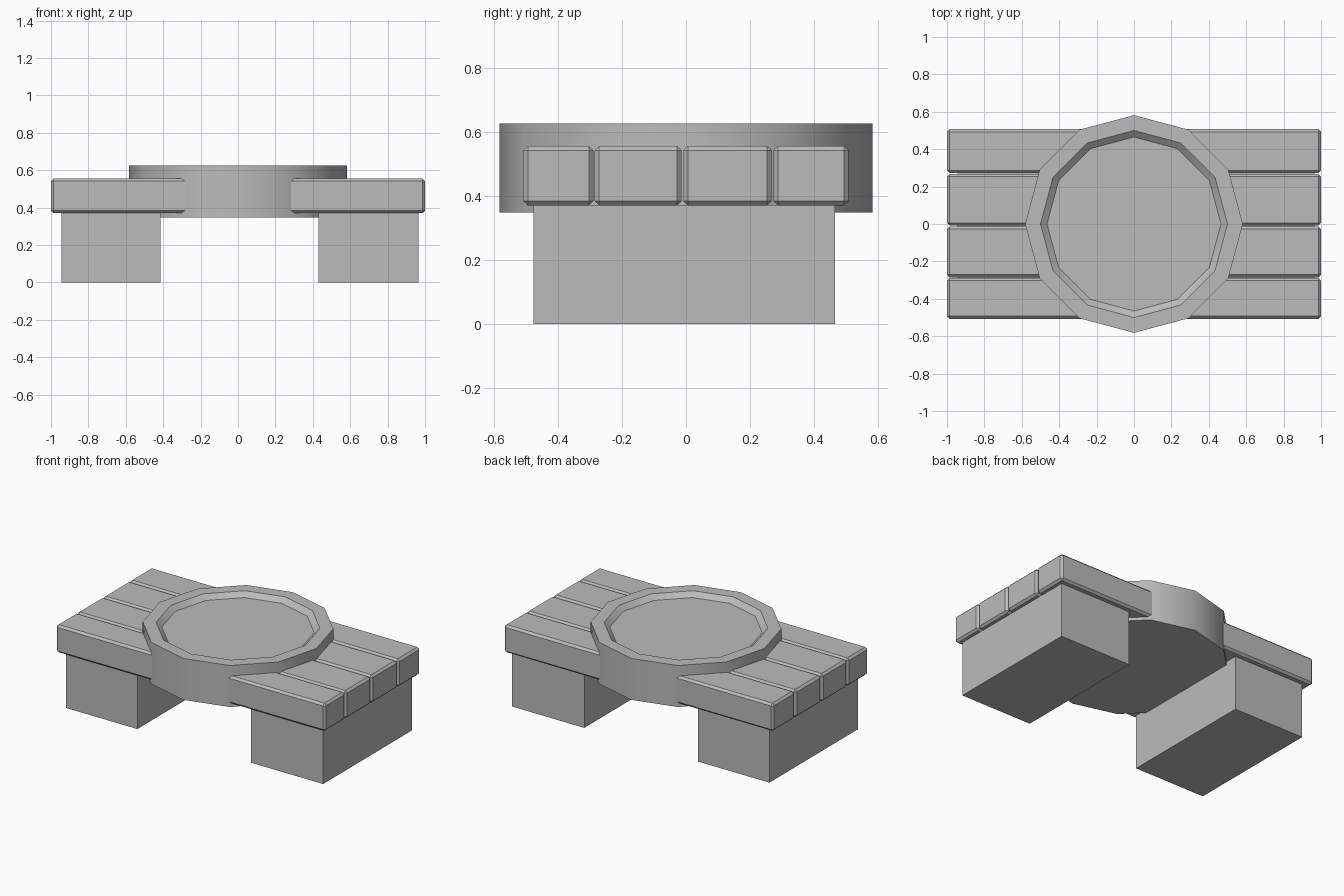
import bpy, bmesh
from math import radians

cube = bpy.data.objects.get("Cube")
if cube:
    bpy.data.objects.remove(cube, do_unlink=True)

grey = bpy.data.materials.new("plain_grey")
grey.use_nodes = True
COLOUR = (0.5, 0.5, 0.5, 1)
grey.diffuse_color = COLOUR
grey.node_tree.nodes["Principled BSDF"].inputs["Base Color"].default_value = COLOUR


def add_object(name, bm):
    mesh = bpy.data.meshes.new(name)
    bm.to_mesh(mesh)
    bm.free()
    mesh.materials.append(grey)
    obj = bpy.data.objects.new(name, mesh)
    bpy.context.collection.objects.link(obj)
    return obj


def box(name, low, high, chamfer=0):
    """Box between two corners, chamfered on every edge except the bottom ones."""
    bm = bmesh.new()
    bmesh.ops.create_cube(bm, size=1)
    for v in bm.verts:
        v.co = [h if c > 0 else l for c, l, h in zip(v.co, low, high)]
    if chamfer:
        edges = [e for e in bm.edges if max(v.co.z for v in e.verts) > low[2]]
        bmesh.ops.bevel(bm, geom=edges, offset=chamfer, segments=1, affect='EDGES')
    return add_object(name, bm)


# Legs, one broad block under each side
box("right_leg", (-0.945, -0.475, 0), (-0.415, 0.465, 0.372))
box("left_leg", (0.43, -0.475, 0), (0.965, 0.465, 0.372))

# Deck planks, four on each side
PLANKS = [(-0.507, -0.289), (-0.285, -0.014), (-0.008, 0.267), (0.273, 0.507)]
for i, (y0, y1) in enumerate(PLANKS, 1):
    box(f"right_plank_{i}", (-1, y0, 0.37), (-0.27, y1, 0.556), 0.014)
    box(f"left_plank_{i}", (0.27, y0, 0.37), (1, y1, 0.556), 0.014)

# Central twelve-sided disc with a shallow recessed top
bm = bmesh.new()
bmesh.ops.create_cone(bm, cap_ends=True, segments=12, radius1=0.582, radius2=0.582, depth=0.278)
bmesh.ops.translate(bm, verts=bm.verts, vec=(0, 0, 0.487))
bm.normal_update()
top = max(bm.faces, key=lambda f: f.calc_center_median().z)
for radius, drop in ((0.5, 0), (0.465, 0.03)):
    bmesh.ops.inset_individual(bm, faces=[top], thickness=0.02)
    for v in top.verts:
        v.co.xy = v.co.xy.normalized() * radius
        v.co.z -= drop
disc = add_object("centre_disc", bm)
bpy.ops.object.select_all(action='DESELECT')
disc.select_set(True)
bpy.context.view_layer.objects.active = disc
bpy.ops.object.shade_smooth_by_angle(angle=radians(35))
